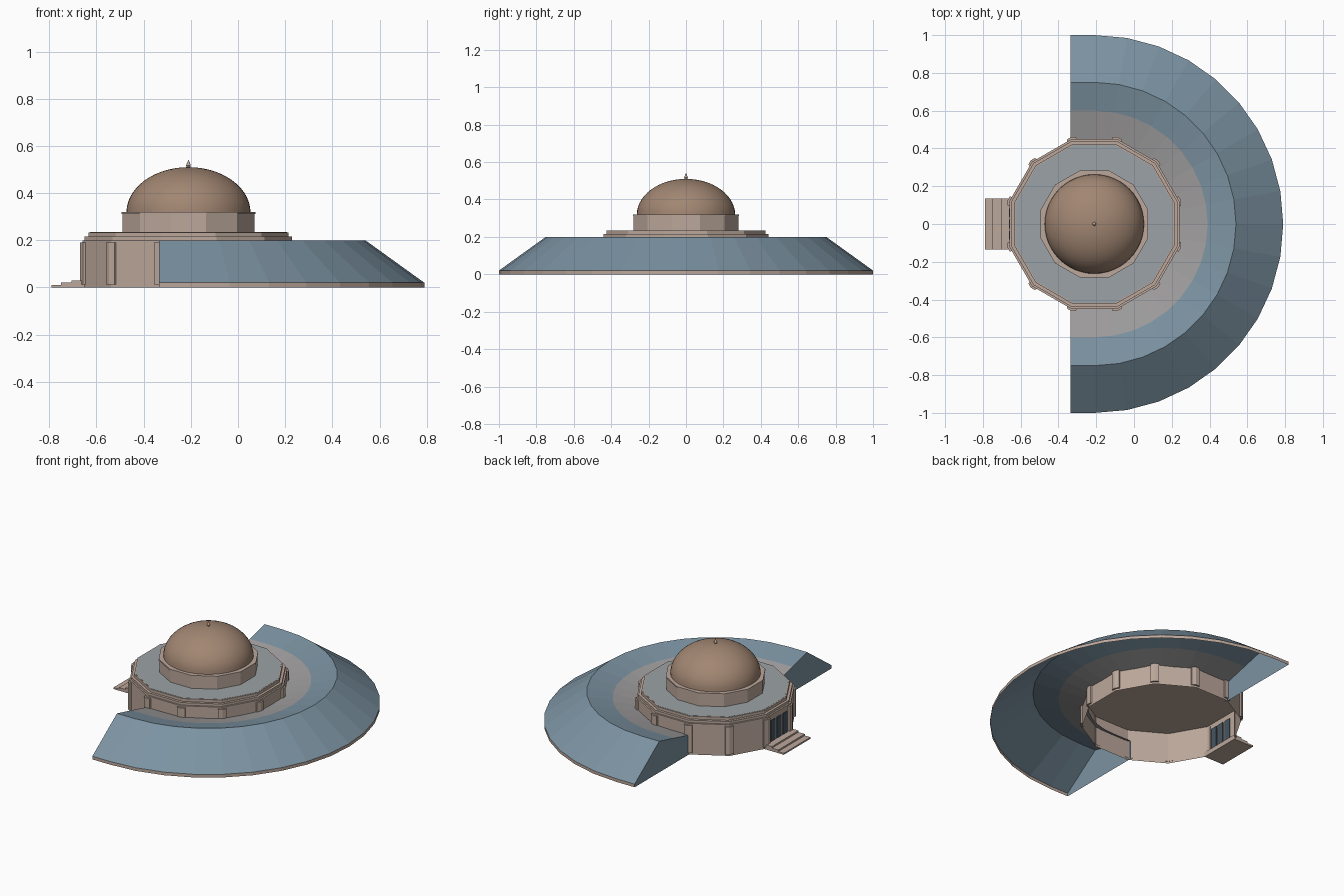
import bpy, bmesh, math

if "Cube" in bpy.data.objects:
    bpy.data.objects.remove(bpy.data.objects["Cube"])

CX = -0.21          # common axis of the round parts
CUT = -0.335        # plane where the curved canopy stops


def material(name, rgb):
    m = bpy.data.materials.new(name)
    m.diffuse_color = (*rgb, 1)
    m.use_nodes = True
    m.node_tree.nodes["Principled BSDF"].inputs["Base Color"].default_value = m.diffuse_color
    return m


STONE = material("stone", (0.50, 0.39, 0.33))
DOME = material("dome_brown", (0.36, 0.24, 0.17))
SLATE = material("slate_blue", (0.20, 0.29, 0.36))
ROOF = material("roof_grey", (0.33, 0.36, 0.38))
INNER = material("inner_grey", (0.35, 0.34, 0.34))
GLASS = material("dark_glass", (0.06, 0.09, 0.12))


def finish(bm, name, *mats, normals=True):
    if normals:
        bmesh.ops.recalc_face_normals(bm, faces=bm.faces)
    me = bpy.data.meshes.new(name)
    bm.to_mesh(me)
    bm.free()
    ob = bpy.data.objects.new(name, me)
    bpy.context.collection.objects.link(ob)
    for m in mats:
        me.materials.append(m)
    return ob


def prism(name, points, z0, z1, *mats, bottom=True):
    """Upright prism; a second material goes on the top face."""
    bm = bmesh.new()
    low = [bm.verts.new((x, y, z0)) for x, y in points]
    high = [bm.verts.new((x, y, z1)) for x, y in points]
    n = len(points)
    for i in range(n):
        j = (i + 1) % n
        bm.faces.new((low[i], low[j], high[j], high[i]))
    top = bm.faces.new(high)
    top.material_index = len(mats) - 1
    if bottom:
        bm.faces.new(low[::-1])
        return finish(bm, name, *mats)
    return finish(bm, name, *mats, normals=False)


def dodecagon(apothem):
    r = apothem / math.cos(math.radians(15))
    return [(CX + r * math.cos(math.radians(15 + 30 * k)),
             r * math.sin(math.radians(15 + 30 * k))) for k in range(12)]


def box(name, x0, x1, y0, y1, z0, z1, mat):
    return prism(name, [(x0, y0), (x1, y0), (x1, y1), (x0, y1)], z0, z1, mat)


# Half-round canopy: a hollow shell swept around 180 degrees, with straight ends
profile = [(1.0, 0.0), (1.0, 0.02), (0.75, 0.2), (0.6, 0.163), (0.43, 0.12)]
strip_mats = [0, 1, 1, 2]
bm = bmesh.new()
rows = []
for k in range(-1, 20):
    a = math.radians(-90 + 10 * min(max(k, 0), 18))
    end = k in (-1, 19)
    rows.append([bm.verts.new((CUT if end else CX + r * math.cos(a), r * math.sin(a), z))
                 for r, z in profile])
for a, b in zip(rows, rows[1:]):
    for i, m in enumerate(strip_mats):
        bm.faces.new((a[i], b[i], b[i + 1], a[i + 1])).material_index = m
for row, s in ((rows[0], -1), (rows[-1], 1)):
    foot = bm.verts.new((CUT, s * 0.43, 0))
    loop = row + [foot]
    bm.faces.new(loop if s < 0 else loop[::-1]).material_index = 1
finish(bm, "canopy", STONE, SLATE, INNER, normals=False)

# Twelve-sided hall, open underneath, and its stepped roof
prism("hall", dodecagon(0.45), 0, 0.2, STONE, bottom=False)
prism("roof_lower_step", dodecagon(0.44), 0.2, 0.216, STONE)
prism("roof_upper_step", dodecagon(0.424), 0.216, 0.234, STONE)
prism("roof_deck", dodecagon(0.417), 0.23, 0.235, STONE, ROOF)

# Corner pilasters wrapped around each edge of the hall
inner, outer = dodecagon(0.448), dodecagon(0.46)


def toward(p, q, d):
    t = d / math.dist(p, q)
    return (p[0] + (q[0] - p[0]) * t, p[1] + (q[1] - p[1]) * t)


for k in range(12):
    prev, nxt = (k - 1) % 12, (k + 1) % 12
    w = 0.026
    prism(f"pilaster_{k + 1}",
          [toward(inner[k], inner[prev], w), toward(outer[k], outer[prev], w), outer[k],
           toward(outer[k], outer[nxt], w), toward(inner[k], inner[nxt], w), inner[k]],
          0.013, 0.19, STONE)

# Entrance panes and steps
for i, y in enumerate((-0.06, 0, 0.06)):
    box(f"door_pane_{i + 1}", -0.663, -0.655, y - 0.023, y + 0.023, 0.03, 0.165, GLASS)
for i, x in enumerate((-0.79, -0.75, -0.705)):
    box(f"step_{i + 1}", x, -0.65, -0.135, 0.135, 0.01 * i, 0.01 * (i + 1), STONE)

# Drum with a thin lip
prism("drum", dodecagon(0.28), 0.235, 0.312, STONE)
prism("drum_lip", dodecagon(0.284), 0.312, 0.32, STONE)


def lathe(name, points, seg, mat):
    bm = bmesh.new()
    vs = [bm.verts.new((r, 0, z)) for r, z in points]
    es = [bm.edges.new(p) for p in zip(vs, vs[1:])]
    bmesh.ops.spin(bm, geom=vs + es, cent=(0, 0, 0), axis=(0, 0, 1),
                   angle=math.tau, steps=seg)
    bmesh.ops.remove_doubles(bm, verts=bm.verts, dist=1e-5)
    bmesh.ops.translate(bm, verts=bm.verts, vec=(CX, 0, 0))
    ob = finish(bm, name, mat)
    bpy.context.view_layer.objects.active = ob
    ob.select_set(True)
    bpy.ops.object.shade_smooth_by_angle(angle=math.radians(35))
    ob.select_set(False)
    return ob


# Smooth dome and small finial
arc = [math.radians(90 * i / 14) for i in range(15)]
lathe("dome", [(0.263 * math.cos(a), 0.318 + 0.192 * math.sin(a)) for a in arc], 48, DOME)
lathe("finial", [(0.005, 0.505), (0.01, 0.517), (0.006, 0.528), (0, 0.542)], 12, STONE)
